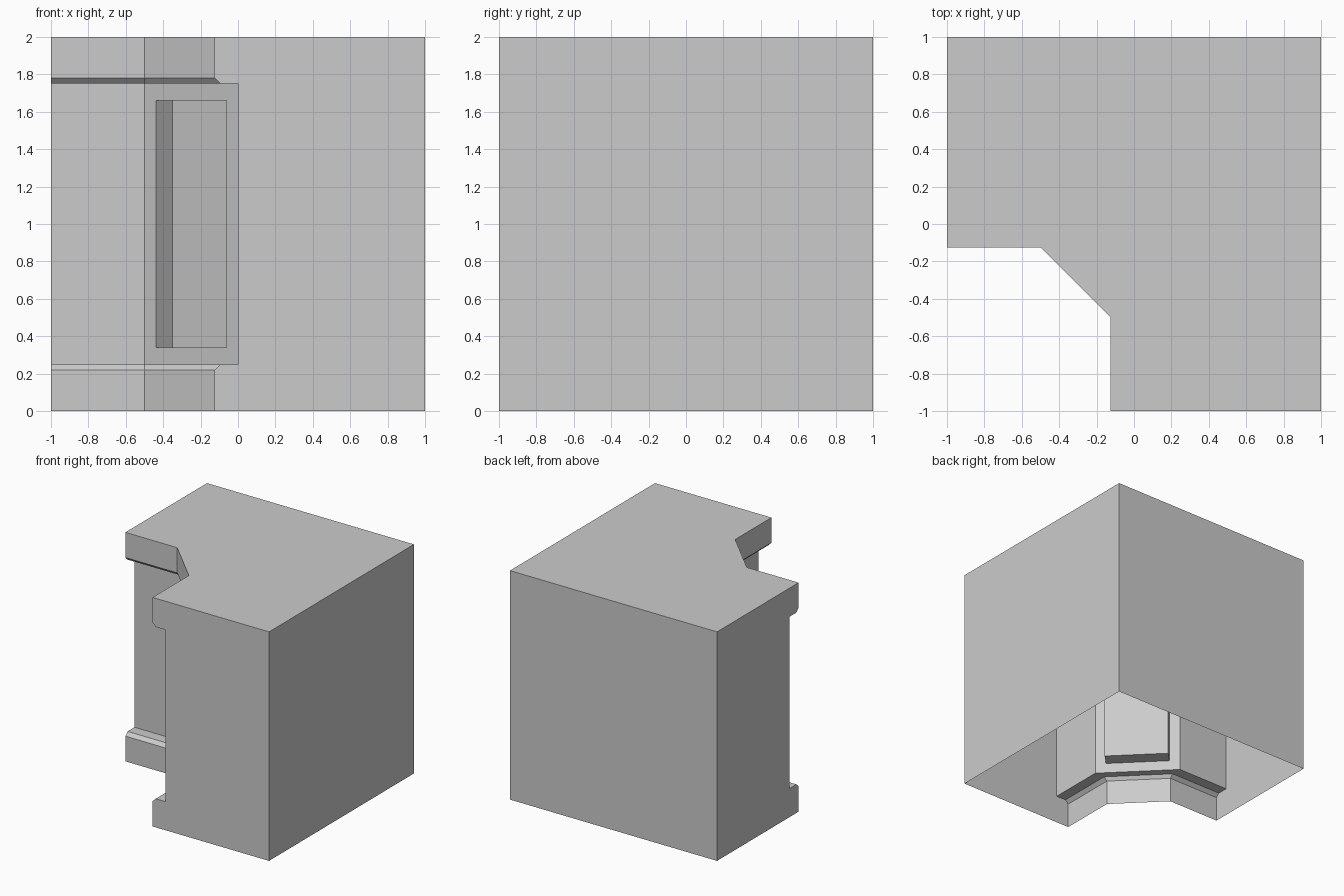
import bpy, bmesh
from mathutils import Vector

if "Cube" in bpy.data.objects:
    bpy.data.objects.remove(bpy.data.objects["Cube"])

# Trim profile: (how far the moulding stands proud, height)
lower = [(0.125, 0.0), (0.125, 0.22), (0.095, 0.25), (0.0, 0.25)]
levels = lower + [(o, 2.0 - z) for o, z in reversed(lower)]


def corner_path(o):
    """Inside corner with a diagonal face, seen from above."""
    return [(-1, -o), (-0.5, -o), (-o, -0.5), (-o, -1)]


bm = bmesh.new()

# Sweep the trim profile along the inside corner
rows = [[bm.verts.new((x, y, z)) for x, y in corner_path(o)] for o, z in levels]
diagonal = None
for i, (a, b) in enumerate(zip(rows, rows[1:])):
    for k in range(3):
        face = bm.faces.new((a[k], a[k + 1], b[k + 1], b[k]))
        if i == 3 and k == 1:
            diagonal = face

# Outer walls and top; the underside is open
outer = [(1, -1), (1, 1), (-1, 1)]
base = [bm.verts.new((x, y, 0)) for x, y in outer]
roof = [bm.verts.new((x, y, 2)) for x, y in outer]
for k in range(2):
    bm.faces.new((base[k], base[k + 1], roof[k + 1], roof[k]))
bm.faces.new([r[3] for r in rows] + [roof[0], base[0]])
bm.faces.new([r[0] for r in rows] + [roof[2], base[2]])
bm.faces.new(rows[-1] + roof)

bmesh.ops.recalc_face_normals(bm, faces=bm.faces[:])
if diagonal.normal.dot(Vector((-1, -1, 0))) < 0:
    bmesh.ops.reverse_faces(bm, faces=bm.faces[:])
bm.normal_update()

# Recessed panel in the diagonal face
bmesh.ops.inset_individual(bm, faces=[diagonal], thickness=0.125, depth=0.0)
bm.normal_update()
bmesh.ops.inset_individual(bm, faces=[diagonal], thickness=0.0, depth=-0.125)
bm.normal_update()

mesh = bpy.data.meshes.new("wall_inner_corner")
bm.to_mesh(mesh)
bm.free()
bpy.context.collection.objects.link(bpy.data.objects.new("wall_inner_corner", mesh))
